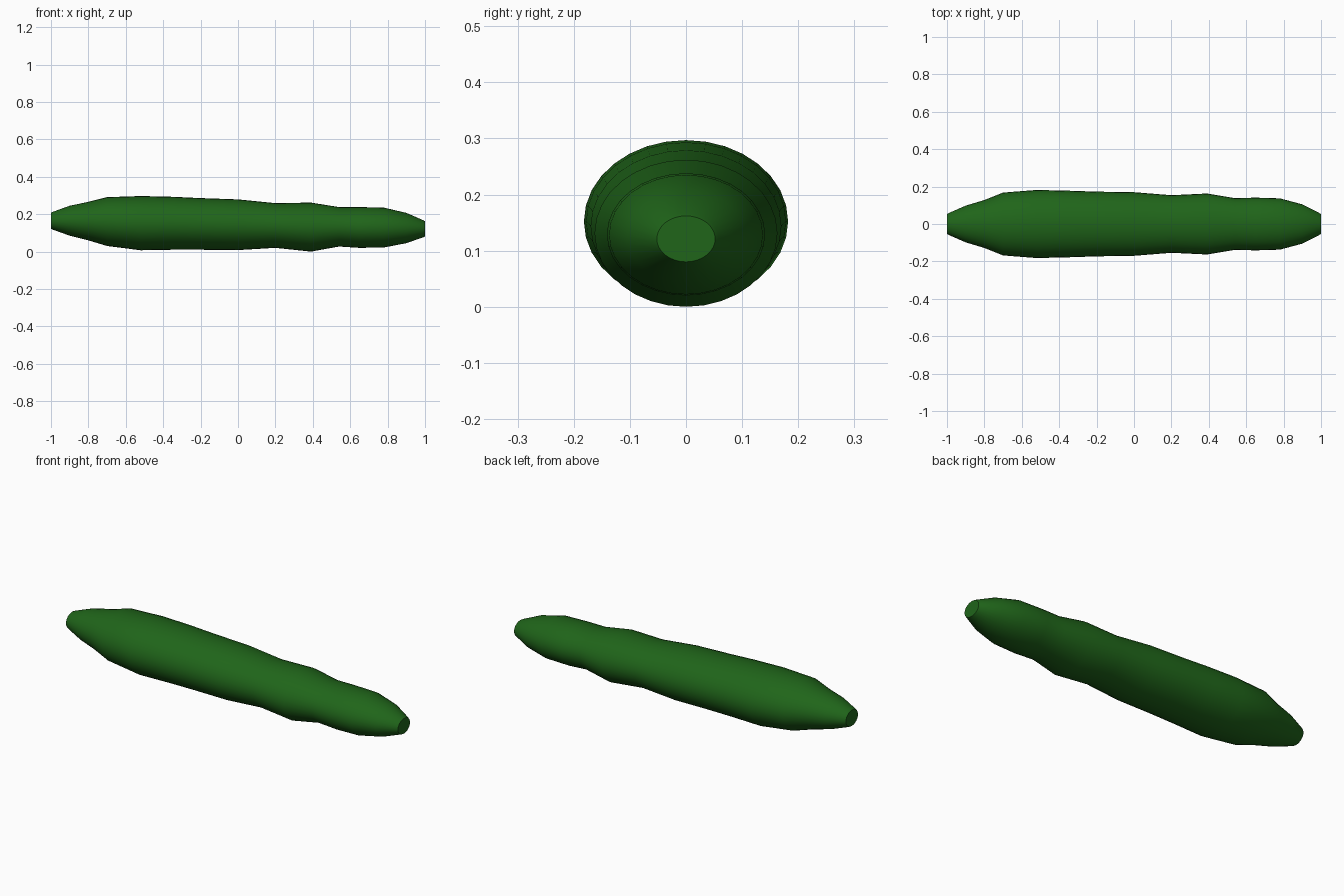
import bpy, bmesh
from math import sin, cos, tau, radians

if "Cube" in bpy.data.objects:
    bpy.data.objects.remove(bpy.data.objects["Cube"])

SIDES = 32
# Stations along the body: x, top z, bottom z, half width
stations = [
    (-1.0, .208, .122, .052), (-.992, .212, .118, .058), (-.9, .245, .085, .098),
    (-.8, .266, .06, .128), (-.7, .291, .03, .168), (-.52, .297, .007, .182),
    (-.35, .293, .01, .178), (-.2, .286, .01, .173), (0, .279, .008, .17),
    (.2, .259, .02, .154), (.39, .262, .0, .163), (.54, .238, .027, .138),
    (.65, .238, .02, .141), (.78, .235, .022, .137), (.9, .207, .045, .105),
    (.992, .167, .077, .058), (1.0, .162, .08, .052)]

# Loft elliptical rings into one closed body
bm = bmesh.new()
rings = []
for x, top, bottom, w in stations:
    zc, h = (top + bottom) / 2, (top - bottom) / 2
    rings.append([bm.verts.new((x, w * cos(tau * i / SIDES), zc + h * sin(tau * i / SIDES)))
                  for i in range(SIDES)])
for a, b in zip(rings, rings[1:]):
    for i in range(SIDES):
        j = (i + 1) % SIDES
        bm.faces.new((a[i], a[j], b[j], b[i]))
bm.faces.new(rings[0])
bm.faces.new(rings[-1])
bmesh.ops.recalc_face_normals(bm, faces=bm.faces[:])
mesh = bpy.data.meshes.new("cucumber")
bm.to_mesh(mesh)
bm.free()

# Green skin
mat = bpy.data.materials.new("green_skin")
mat.diffuse_color = (.014, .13, .01, 1)
mat.use_nodes = True
mat.node_tree.nodes["Principled BSDF"].inputs["Base Color"].default_value = mat.diffuse_color
mesh.materials.append(mat)
body = bpy.data.objects.new("cucumber", mesh)
bpy.context.collection.objects.link(body)
bpy.context.view_layer.objects.active = body
body.select_set(True)
bpy.ops.object.shade_smooth_by_angle(angle=radians(30))
